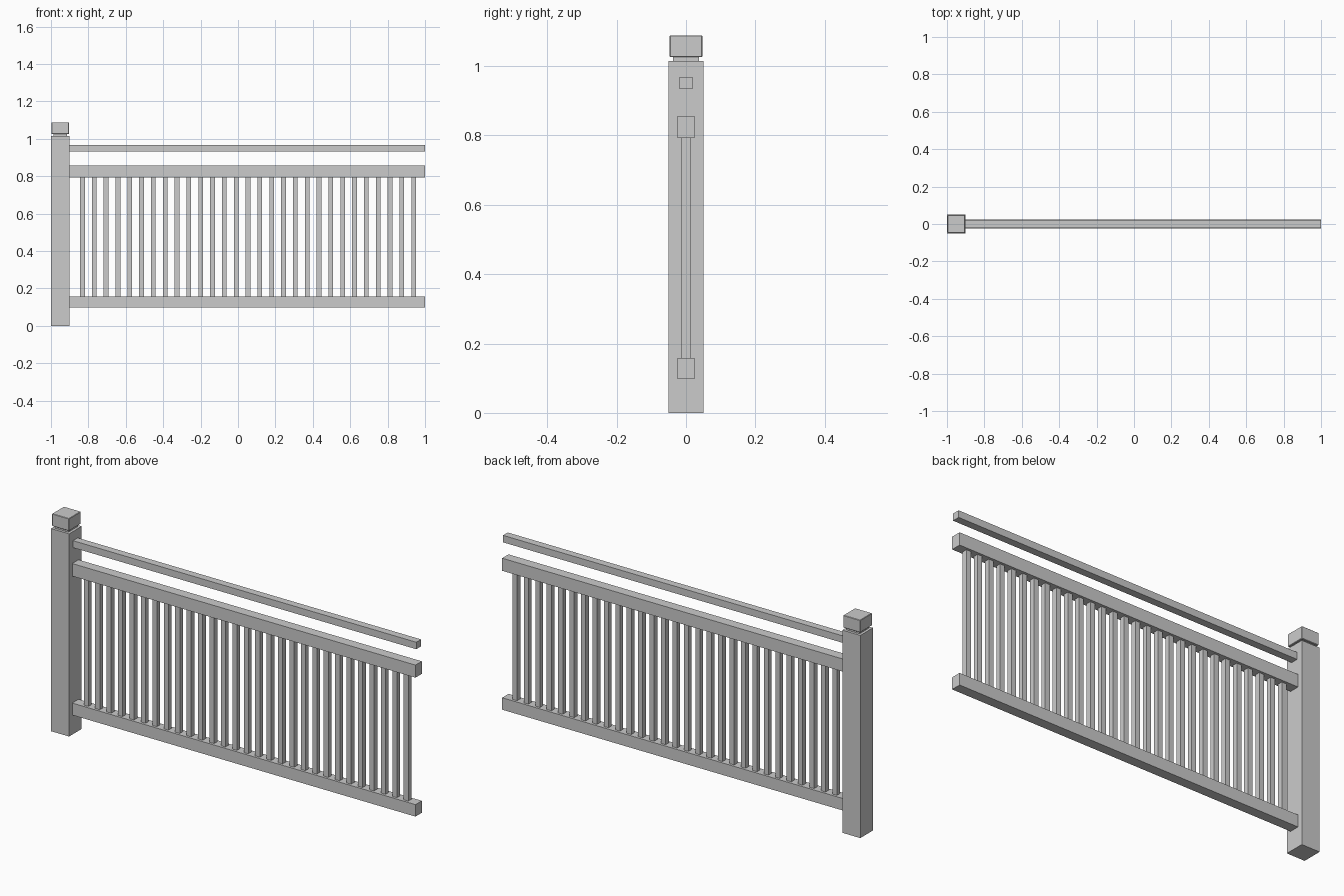
import bpy

if "Cube" in bpy.data.objects:
    bpy.data.objects.remove(bpy.data.objects["Cube"])


def box(name, x, y, z, bevel=0.0):
    """Box from (min, max) ranges on each axis."""
    bpy.ops.mesh.primitive_cube_add(size=1, location=[(a + b) / 2 for a, b in (x, y, z)])
    ob = bpy.context.object
    ob.name = name
    ob.scale = [b - a for a, b in (x, y, z)]
    bpy.ops.object.transform_apply(location=False, rotation=False, scale=True)
    if bevel:
        mod = ob.modifiers.new("edge_bevel", 'BEVEL')
        mod.width = bevel
        mod.segments = 1
    return ob


def centred_box(name, cx, half, z, bevel=0.0):
    return box(name, (cx - half, cx + half), (-half, half), z, bevel)


# Post with neck and cap
POST_X = -0.95
centred_box("post", POST_X, 0.05, (0, 1.014))
centred_box("post_neck", POST_X, 0.037, (1.014, 1.028))
centred_box("post_cap", POST_X, 0.047, (1.026, 1.088), 0.002)

# Horizontal rails, running from the post to the open end
for name, half, z in (("bottom_rail", 0.025, (0.098, 0.158)),
                      ("top_rail", 0.025, (0.793, 0.856)),
                      ("hand_rail", 0.0187, (0.933, 0.968))):
    box(name, (-0.9, 1.0), (-half, half), z)

# Balusters, as one repeated bar
COUNT, FIRST, LAST = 29, -0.832, 0.939
bar = centred_box("balusters", FIRST, 0.0127, (0.158, 0.793))
array = bar.modifiers.new("repeat", 'ARRAY')
array.count = COUNT
array.use_relative_offset = False
array.use_constant_offset = True
array.constant_offset_displace = ((LAST - FIRST) / (COUNT - 1), 0, 0)
